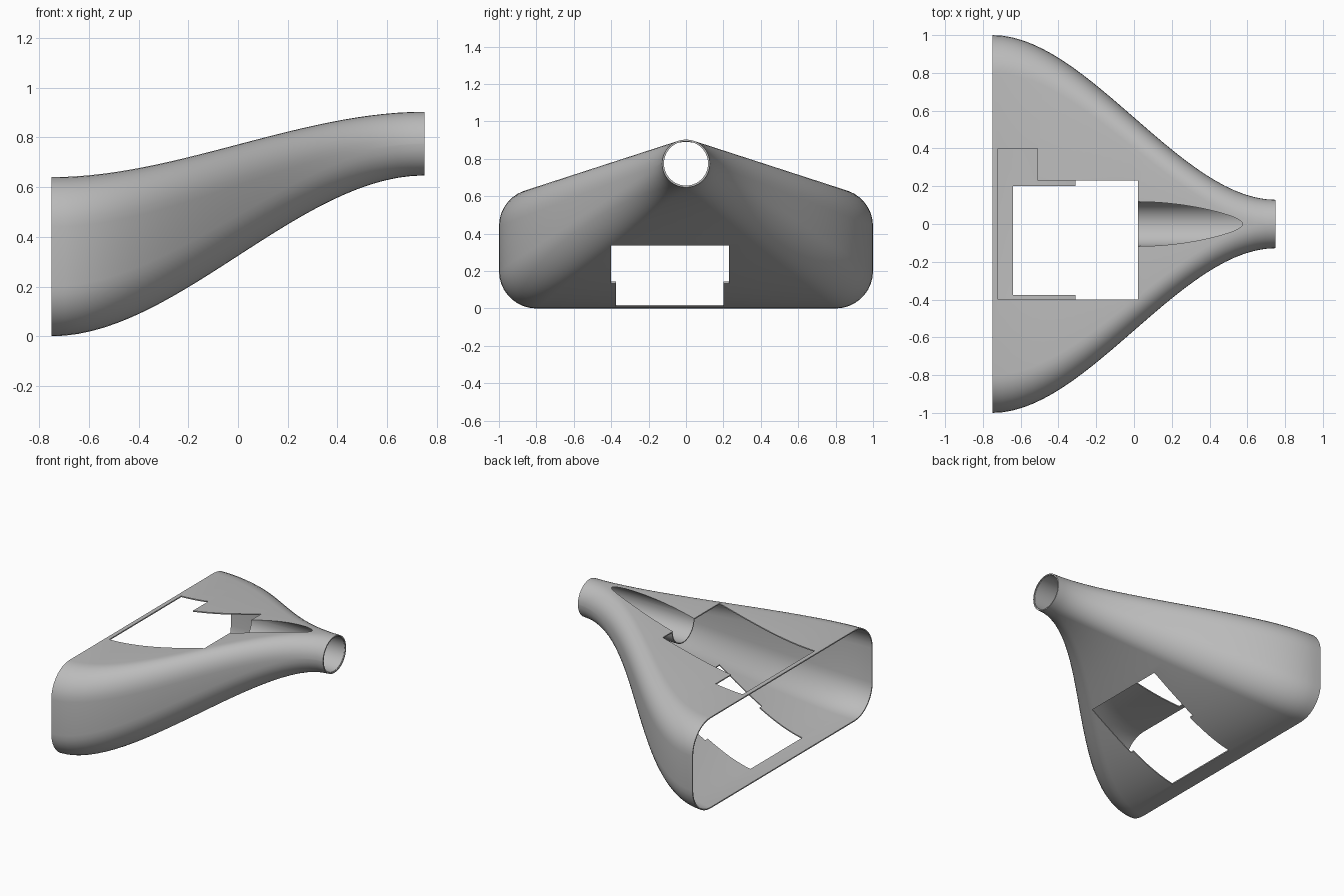
import bpy, bmesh
from math import sin, cos, pi

if "Cube" in bpy.data.objects:
    bpy.data.objects.remove(bpy.data.objects["Cube"])

grey = bpy.data.materials.new("plain_grey")
grey.use_nodes = True
grey.diffuse_color = (0.5, 0.5, 0.5, 1)
grey.node_tree.nodes["Principled BSDF"].inputs["Base Color"].default_value = (0.5, 0.5, 0.5, 1)

WALL = 0.008
PIPE_Z = 0.775


def add_object(name, bm):
    bmesh.ops.recalc_face_normals(bm, faces=bm.faces)
    mesh = bpy.data.meshes.new(name)
    bm.to_mesh(mesh)
    bm.free()
    mesh.materials.append(grey)
    obj = bpy.data.objects.new(name, mesh)
    bpy.context.collection.objects.link(obj)
    return obj


def loft(name, rings):
    """Skin a list of closed rings and cap both ends."""
    bm = bmesh.new()
    loops = [[bm.verts.new(p) for p in ring] for ring in rings]
    n = len(loops[0])
    for a, b in zip(loops, loops[1:]):
        for i in range(n):
            j = (i + 1) % n
            bm.faces.new((a[i], a[j], b[j], b[i]))
    bm.faces.new(loops[0])
    bm.faces.new(loops[-1])
    return add_object(name, bm)


def mix(a, b, s):
    return a + (b - a) * s


def duct_ring(t, inset, stretch):
    """Rounded rectangle easing into a circle along the duct."""
    s = t * t * (3 - 2 * t)
    half_w = mix(1, 0.128, s) - inset
    half_h = mix(0.32, 0.128, s) - inset
    r = min(mix(0.2, 0.128, s) - inset, half_w - 0.0015, half_h - 0.0015)
    x, zc = mix(-0.75, 0.75, t) * stretch, mix(0.32, PIPE_Z, s)
    ring = []
    for corner, (sy, sz) in enumerate(((1, 1), (-1, 1), (-1, -1), (1, -1))):
        for k in range(10):
            a = (corner + k / 9) * pi / 2
            ring.append((x, sy * (half_w - r) + r * cos(a), zc + sz * (half_h - r) + r * sin(a)))
    return ring


def duct_solid(name, inset=0, stretch=1):
    return loft(name, [duct_ring(i / 28, inset, stretch) for i in range(29)])


def cylinder(name, r, x0, x1):
    return loft(name, [[(x, r * cos(i * pi / 32), PIPE_Z + r * sin(i * pi / 32))
                        for i in range(64)] for x in (x0, x1)])


def prism(name, outline, z0, z1):
    return loft(name, [[(x, y, z) for x, y in outline] for z in (z0, z1)])


def combine(obj, steps):
    """Apply booleans in order and discard the cutters."""
    for operation, cutter in steps:
        mod = obj.modifiers.new("cut", 'BOOLEAN')
        mod.operation, mod.object, mod.solver = operation, cutter, 'EXACT'
    graph = bpy.context.evaluated_depsgraph_get()
    graph.update()
    mesh = bpy.data.meshes.new_from_object(obj.evaluated_get(graph))
    obj.modifiers.clear()
    obj.data = mesh
    for _, cutter in steps:
        bpy.data.objects.remove(cutter)


# Duct shell with stepped openings above and below
duct = duct_solid("duct_shell")
top_outline = [(-0.72, -0.4), (0.02, -0.4), (0.02, 0.23), (-0.51, 0.23), (-0.51, 0.4), (-0.72, 0.4)]
bottom_outline = [(-0.64, -0.375), (-0.31, -0.375), (-0.31, -0.4), (0.02, -0.4),
                  (0.02, 0.23), (-0.31, 0.23), (-0.31, 0.2), (-0.64, 0.2)]
combine(duct, [
    ('DIFFERENCE', duct_solid("hollow", WALL, 1.002)),
    ('DIFFERENCE', prism("top_cutter", top_outline, 0.45, 1.2)),
    ('DIFFERENCE', prism("bottom_cutter", bottom_outline, -0.2, 0.44)),
    ('DIFFERENCE', cylinder("slot_cutter", 0.118, 0.0, 0.62)),
])

# Round channel running from the opening into the pipe end
channel = cylinder("pipe_channel", 0.124, 0.021, 0.745)
combine(channel, [
    ('DIFFERENCE', cylinder("bore", 0.118, -0.1, 0.9)),
    ('INTERSECT', duct_solid("envelope", 0.0005)),
])

# Smooth the curved skins, keep the cut edges crisp
bpy.ops.object.select_all(action='DESELECT')
for obj in (duct, channel):
    obj.select_set(True)
bpy.context.view_layer.objects.active = duct
bpy.ops.object.shade_smooth_by_angle(angle=pi / 6)
